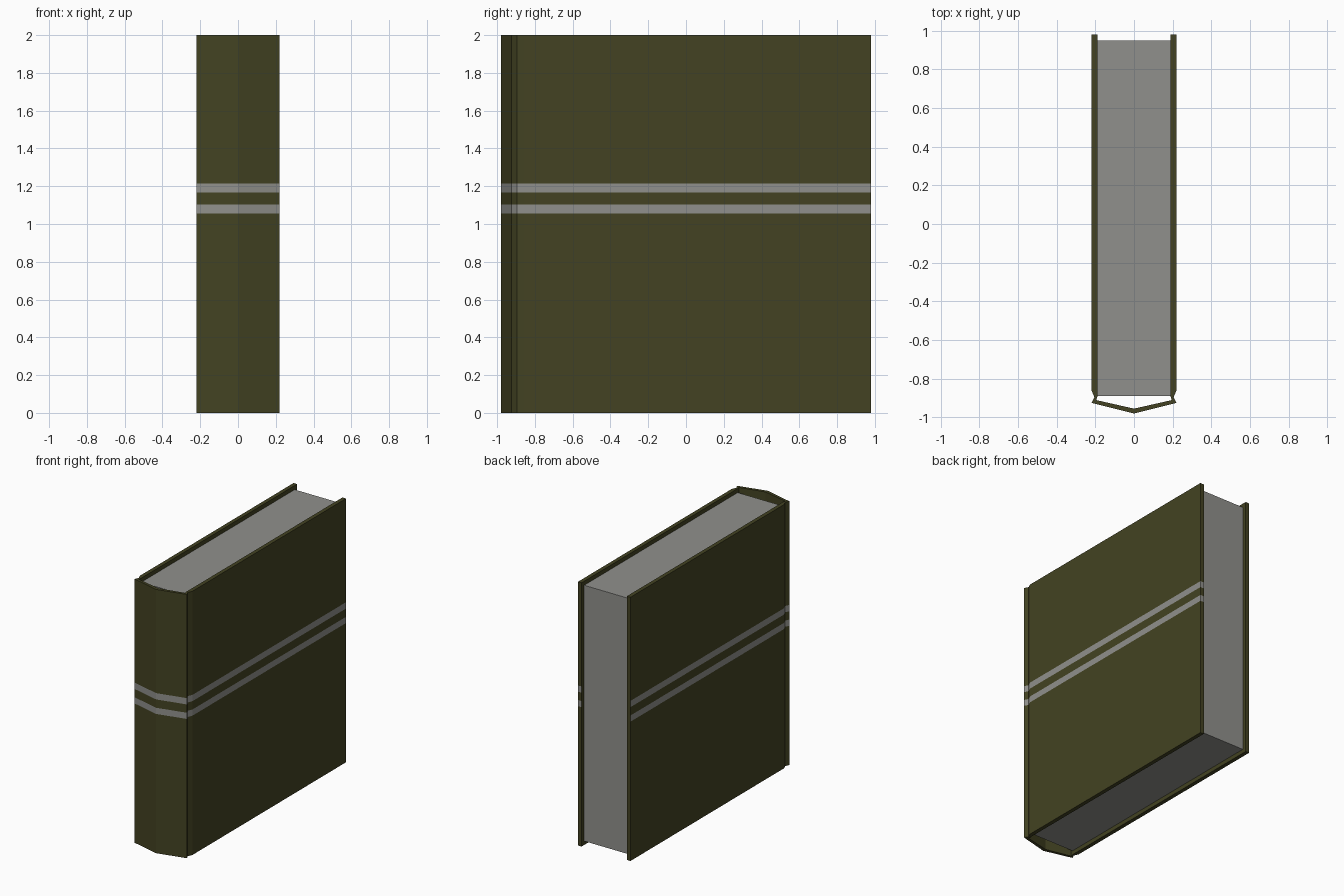
import bpy, bmesh

if "Cube" in bpy.data.objects:
    bpy.data.objects.remove(bpy.data.objects["Cube"])

def material(name, rgb):
    m = bpy.data.materials.new(name)
    m.diffuse_color = (*rgb, 1)
    m.use_nodes = True
    m.node_tree.nodes["Principled BSDF"].inputs["Base Color"].default_value = m.diffuse_color
    return m

olive = material("olive_cloth", (0.056, 0.055, 0.016))
grey = material("pale_grey", (0.28, 0.28, 0.262))

def finish(bm, name, mats):
    bmesh.ops.recalc_face_normals(bm, faces=bm.faces)
    me = bpy.data.meshes.new(name)
    bm.to_mesh(me)
    bm.free()
    for m in mats:
        me.materials.append(m)
    ob = bpy.data.objects.new(name, me)
    bpy.context.collection.objects.link(ob)
    return ob

# Cover cross-section: right half from spine ridge to fore edge, then mirrored
outer = [(0, -0.98), (0.22, -0.925), (0.205, -0.895), (0.22, -0.86), (0.22, 0.98)]
inner = [(0, -0.955), (0.195, -0.911), (0.19, -0.895), (0.19, -0.86), (0.19, 0.98)]

def mirrored(half):
    return [(-x, y) for x, y in reversed(half[1:])] + half

out_pts, in_pts = mirrored(outer), mirrored(inner)
n = len(out_pts)
profile = out_pts + in_pts[::-1]

# Cover: profile stacked at the stripe heights
levels = [0, 1.056, 1.103, 1.166, 1.214, 2]
bm = bmesh.new()
rings = [[bm.verts.new((x, y, z)) for x, y in profile] for z in levels]
count = len(profile)
for k in range(len(levels) - 1):
    for i in range(count):
        j = (i + 1) % count
        f = bm.faces.new((rings[k][i], rings[k][j], rings[k + 1][j], rings[k + 1][i]))
        # stripes run over the outside and round the right fore edge
        if k in (1, 3) and i < n:
            f.material_index = 1
for ring in (rings[0], rings[-1]):
    for i in range(n - 1):
        bm.faces.new((ring[i], ring[i + 1], ring[count - 2 - i], ring[count - 1 - i]))
finish(bm, "book_cover", [olive, grey])

# Page block, set in slightly from the cover edges
bm = bmesh.new()
bmesh.ops.create_cube(bm, size=1)
for v in bm.verts:
    v.co.x *= 0.378
    v.co.y = 0.95 if v.co.y > 0 else -0.89
    v.co.z = 1.97 if v.co.z > 0 else 0.03
finish(bm, "page_block", [grey])
